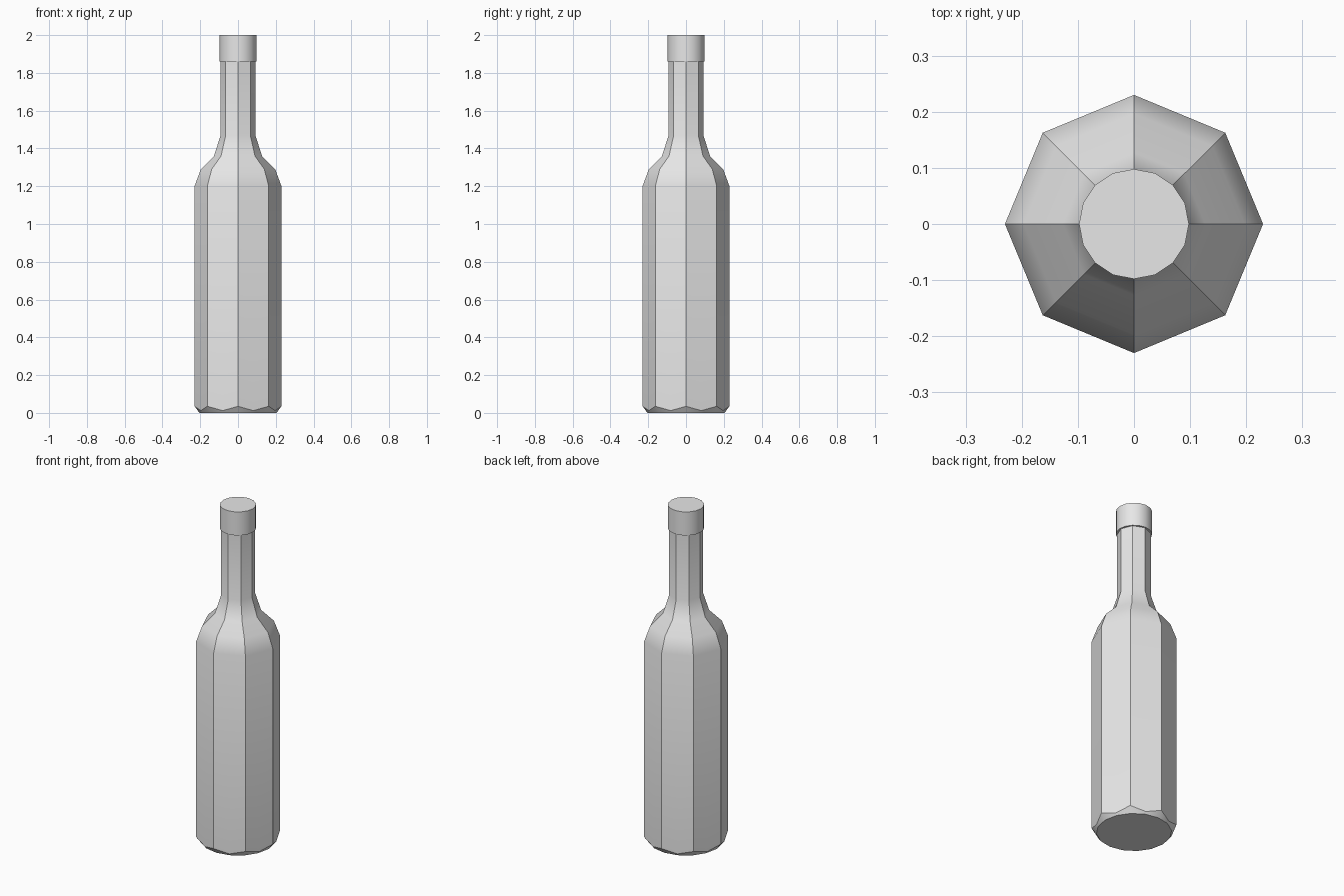
import bpy, bmesh, math

cube = bpy.data.objects.get("Cube")
if cube:
    bpy.data.objects.remove(cube, do_unlink=True)

grey = bpy.data.materials.new("plain grey")
grey.use_nodes = True
grey.diffuse_color = (0.8, 0.8, 0.8, 1)
grey.node_tree.nodes["Principled BSDF"].inputs["Base Color"].default_value = (0.8, 0.8, 0.8, 1)


def ring(bm, sides, radius, z):
    """Ring of vertices with one corner on the +x axis."""
    step = math.tau / sides
    return [bm.verts.new((radius * math.cos(i * step), radius * math.sin(i * step), z))
            for i in range(sides)]


def bridge(bm, low, high):
    n = len(low)
    for i in range(n):
        j = (i + 1) % n
        bm.faces.new((low[i], low[j], high[j], high[i]))


def finish(bm, name):
    bmesh.ops.recalc_face_normals(bm, faces=bm.faces[:])
    mesh = bpy.data.meshes.new(name)
    bm.to_mesh(mesh)
    bm.free()
    mesh.materials.append(grey)
    obj = bpy.data.objects.new(name, mesh)
    bpy.context.collection.objects.link(obj)
    bpy.ops.object.select_all(action='DESELECT')
    obj.select_set(True)
    bpy.context.view_layer.objects.active = obj
    bpy.ops.object.shade_smooth_by_angle(angle=math.radians(32))
    return obj


# Octagonal bottle: body, shoulder and neck from (corner radius, height)
profile = [(0.23, 0.035), (0.23, 1.2), (0.197, 1.29),
           (0.127, 1.36), (0.092, 1.47), (0.092, 1.87)]
bm = bmesh.new()
rings = [ring(bm, 8, r, z) for r, z in profile]
for low, high in zip(rings[1:], rings[2:]):
    bridge(bm, low, high)
bm.faces.new(rings[-1])

# Round base with a scalloped bevel: each side dips at its middle
base = ring(bm, 16, 0.204, 0.0)
bm.faces.new(base)
mid_radius = 0.23 * math.cos(math.pi / 8)
for i in range(8):
    j = (i + 1) % 8
    a = (i + 0.5) * math.tau / 8
    mid = bm.verts.new((mid_radius * math.cos(a), mid_radius * math.sin(a), 0.012))
    b0, b1, b2 = base[2 * i], base[2 * i + 1], base[(2 * i + 2) % 16]
    bm.faces.new((rings[0][i], mid, rings[0][j], rings[1][j], rings[1][i]))
    bm.faces.new((b0, b1, mid, rings[0][i]))
    bm.faces.new((b1, b2, rings[0][j], mid))
finish(bm, "bottle")

# Round cap
bm = bmesh.new()
low, high = ring(bm, 16, 0.098, 1.86), ring(bm, 16, 0.098, 2.0)
bridge(bm, low, high)
bm.faces.new(low)
bm.faces.new(high)
finish(bm, "cap")
